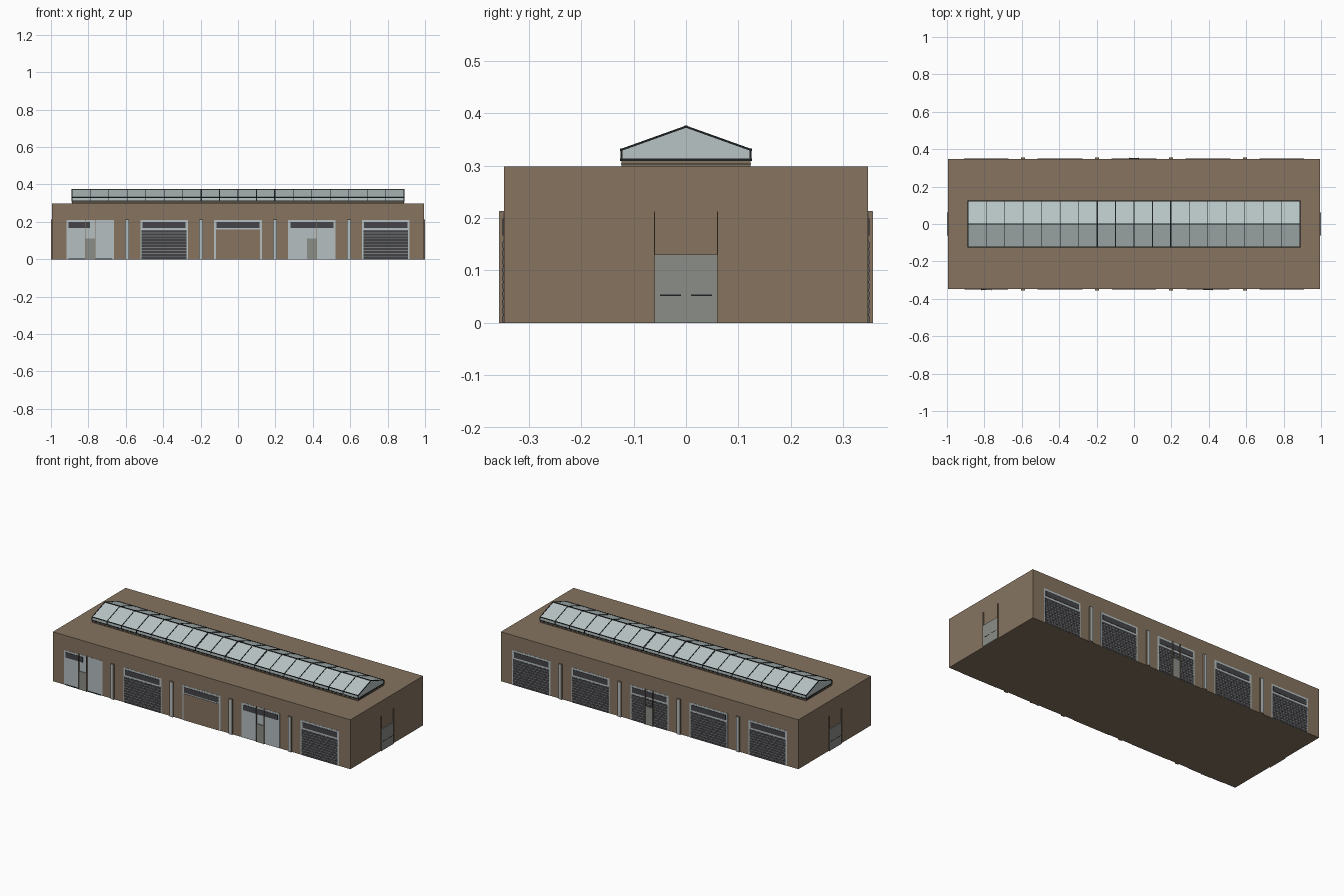
import bpy
import bmesh
from math import pi, atan2, hypot
from mathutils import Matrix

if "Cube" in bpy.data.objects:
    bpy.data.objects.remove(bpy.data.objects["Cube"])

HX, HY, WALL_H = 0.994, 0.347, 0.298
PITCH, DOOR_W, DOOR_H = 0.395, 0.255, 0.21


def material(name, r, g, b):
    mat = bpy.data.materials.new(name)
    mat.use_nodes = True
    mat.diffuse_color = (r, g, b, 1)
    mat.node_tree.nodes["Principled BSDF"].inputs["Base Color"].default_value = (r, g, b, 1)
    return mat


BROWN = material("brown wall", 0.24, 0.175, 0.118)
PALE = material("pale panel", 0.46, 0.52, 0.53)
GLASS = material("skylight glass", 0.48, 0.55, 0.55)
BLACK = material("black frame", 0.012, 0.015, 0.016)
DARK = material("dark slat", 0.055, 0.055, 0.06)
WINDOW = material("dark window", 0.06, 0.056, 0.066)
GREY = material("grey groove", 0.2, 0.21, 0.21)
STEEL = material("grey door", 0.26, 0.27, 0.245)


def finish(name, bm, mat, matrix=None):
    bmesh.ops.recalc_face_normals(bm, faces=bm.faces)
    mesh = bpy.data.meshes.new(name)
    bm.to_mesh(mesh)
    bm.free()
    mesh.materials.append(mat)
    obj = bpy.data.objects.new(name, mesh)
    if matrix:
        obj.matrix_world = matrix
    bpy.context.collection.objects.link(obj)
    return obj


def boxes(name, spans, mat, matrix=None):
    """One object made of boxes given as (centre, size, roll about x)."""
    bm = bmesh.new()
    for centre, size, roll in spans:
        place = Matrix.Translation(centre) @ Matrix.Rotation(roll, 4, "X") @ Matrix.Diagonal((*size, 1))
        bmesh.ops.create_cube(bm, size=1, matrix=place)
    return finish(name, bm, mat, matrix)


def wall_frame(angle, offset):
    """Local x runs along the wall, local -y points outward."""
    return Matrix.Rotation(angle, 4, "Z") @ Matrix.Translation((0, -offset, 0))


FRONT, BACK = wall_frame(0, HY), wall_frame(pi, HY)
LEFT, RIGHT = wall_frame(pi / 2, HX), wall_frame(-pi / 2, HX)


def plate(name, wall, x, z, w, h, depth, mat):
    return boxes(name, [((x, -depth / 2, z + h / 2), (w, depth, h), 0)], mat, wall)


# Main building block
boxes("building_body", [((0, 0, WALL_H / 2), (2 * HX, 2 * HY, WALL_H), 0)], BROWN)


def entry_door(prefix, wall, x, w, h, fin_depth):
    """Hinged door between two tall thin fins."""
    plate(prefix + "_door", wall, x, 0, w, h, 0.005, STEEL)
    boxes(prefix + "_door_fins",
          [((x + s * w / 2, -fin_depth / 2, 0.106), (0.002, fin_depth, 0.212), 0) for s in (-1, 1)],
          BROWN, wall)


def bay(prefix, wall, x, kind):
    """Loading bay: pale frame, window band and an infill."""
    plate(prefix + "_panel", wall, x, 0, DOOR_W, DOOR_H, 0.001, PALE)
    if kind == "half_glazed":
        plate(prefix + "_window", wall, x - 0.06, 0.167, 0.115, 0.032, 0.003, WINDOW)
        plate(prefix + "_sill", wall, x, 0, 0.235, 0.005, 0.003, BLACK)
    else:
        plate(prefix + "_window", wall, x, 0.167, 0.23, 0.032, 0.003, WINDOW)
    if kind == "walled":
        plate(prefix + "_infill", wall, x, 0, 0.236, 0.16, 0.003, BROWN)
    if kind.startswith("shutter"):
        plate(prefix + "_shutter_back", wall, x, 0, 0.24, 0.156, 0.002, GREY)
        step = 0.0156
        boxes(prefix + "_shutter_slats",
              [((x, -0.0015, (i + 0.5) * step), (0.24, 0.003, step * 0.72), 0) for i in range(10)],
              DARK, wall)
    if kind in ("half_glazed", "glazed", "shutter_entry"):
        entry_door(prefix, wall, x, 0.052, 0.11, 0.009)


# Five bays on each long side
front_kinds = ("half_glazed", "shutter", "walled", "glazed", "shutter")
back_kinds = ("shutter", "shutter", "shutter_entry", "shutter", "shutter")
for side, wall, kinds in (("front", FRONT, front_kinds), ("back", BACK, back_kinds)):
    for i, kind in enumerate(kinds):
        bay(f"{side}_bay_{i + 1}", wall, (i - 2) * PITCH, kind)
    # Slim pilasters between the bays
    for i in range(4):
        x = (i - 1.5) * PITCH
        plate(f"{side}_pilaster_{i + 1}", wall, x, 0, 0.022, 0.213, 0.0085, BROWN)
        plate(f"{side}_pilaster_face_{i + 1}", wall, x, 0.001, 0.017, 0.21, 0.0095, PALE)

# Double doors with handles on both end walls
for side, wall in (("left", LEFT), ("right", RIGHT)):
    entry_door(side + "_end", wall, 0, 0.12, 0.13, 0.006)
    boxes(side + "_end_handles",
          [((s * 0.03, -0.0055, 0.053), (0.04, 0.001, 0.003), 0) for s in (-1, 1)], BLACK, wall)

# Skylight curb
SX, SY, BASE, EAVE, RIDGE = 0.888, 0.123, 0.311, 0.33, 0.374
boxes("skylight_curb", [((0, 0, 0.303), (2 * SX, 2 * SY, 0.012), 0)], BROWN)
boxes("skylight_curb_trim",
      [((0, 0, z), (2 * SX + 0.002, 2 * SY + 0.002, 0.002), 0) for z in (0.303, BASE - 0.001)], BLACK)

# Skylight glass: gabled profile swept along x
profile = [(-SY, BASE), (SY, BASE), (SY, EAVE), (0, RIDGE), (-SY, EAVE)]
bm = bmesh.new()
end = bm.faces.new([bm.verts.new((-SX, y, z)) for y, z in profile])
swept = bmesh.ops.extrude_face_region(bm, geom=[end], use_keep_orig=True)
bmesh.ops.translate(bm, vec=(2 * SX, 0, 0),
                    verts=[v for v in swept["geom"] if isinstance(v, bmesh.types.BMVert)])
finish("skylight_glass", bm, GLASS)

# Skylight bars: long rails plus gabled ribs between the panes
bars = [((0, y, z), (2 * SX, 0.005, 0.004), 0) for y, z in profile]
slope = hypot(SY, RIDGE - EAVE)
pitch = atan2(RIDGE - EAVE, SY)
PANES = 18
for i in range(PANES + 1):
    x = -SX + i * 2 * SX / PANES
    width = 0.008 if i in (7, 9, 11) else 0.004
    for s in (-1, 1):
        bars.append(((x, s * SY / 2, (EAVE + RIDGE) / 2), (width, slope, 0.004), -s * pitch))
        bars.append(((x, s * SY, (BASE + EAVE) / 2), (width, 0.004, EAVE - BASE), 0))
for s in (-1, 1):
    bars.append(((s * SX, 0, BASE), (0.004, 2 * SY, 0.004), 0))
boxes("skylight_bars", bars, BLACK)
